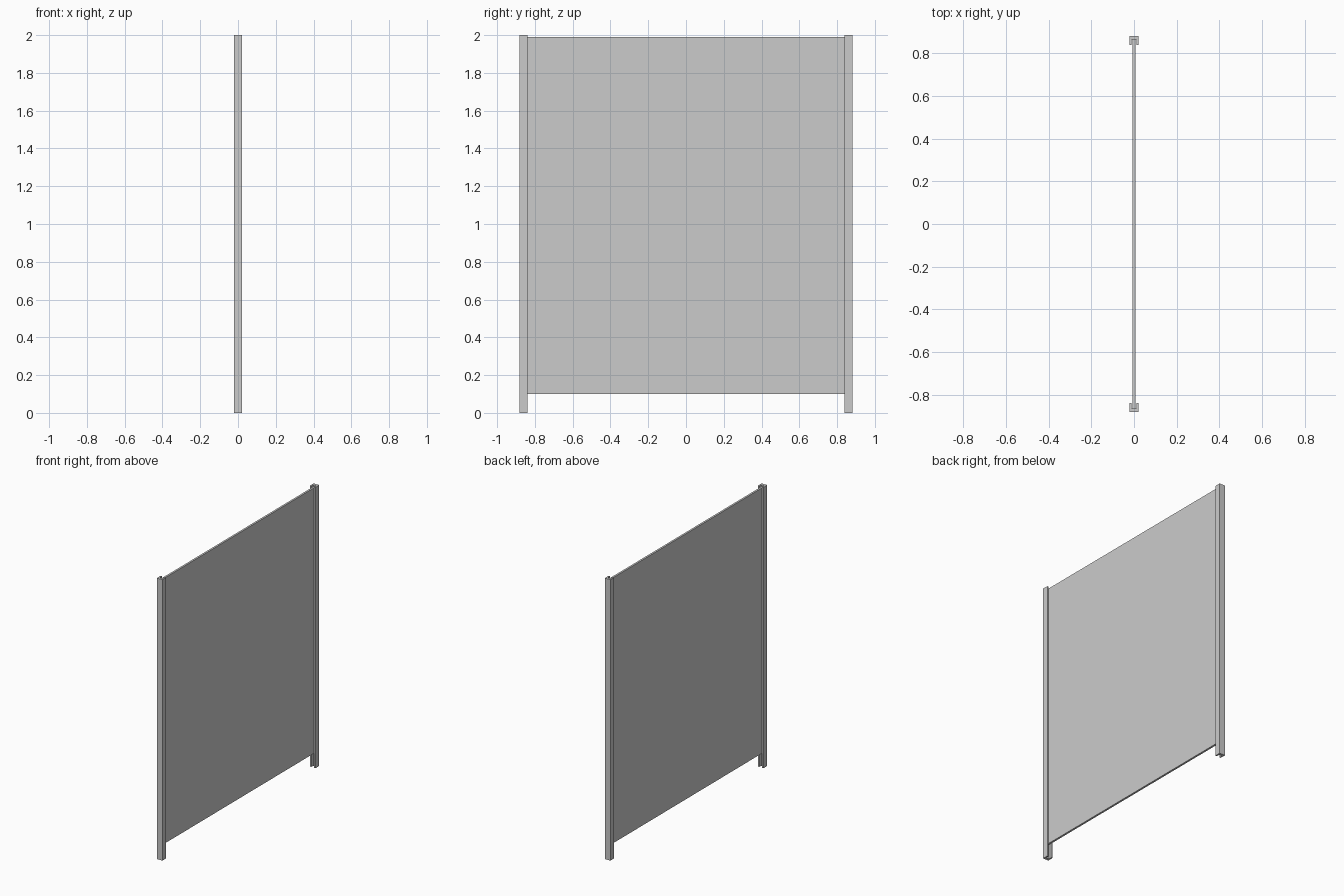
import bpy, bmesh

if "Cube" in bpy.data.objects:
    bpy.data.objects.remove(bpy.data.objects["Cube"])

def prism(name, outline, z0, z1):
    """Extrude a plan outline from z0 up to z1."""
    bm = bmesh.new()
    face = bm.faces.new([bm.verts.new((x, y, z0)) for x, y in outline])
    top = bmesh.ops.extrude_face_region(bm, geom=[face])
    verts = [g for g in top["geom"] if isinstance(g, bmesh.types.BMVert)]
    bmesh.ops.translate(bm, verts=verts, vec=(0, 0, z1 - z0))
    bmesh.ops.recalc_face_normals(bm, faces=bm.faces)
    mesh = bpy.data.meshes.new(name)
    bm.to_mesh(mesh)
    bm.free()
    obj = bpy.data.objects.new(name, mesh)
    bpy.context.collection.objects.link(obj)
    return obj

# Upright U-channel posts, open toward the panel
half, wall = 0.022, 0.011
outer, web, lip = 0.882, 0.864, 0.84
channel = [(-half, outer), (half, outer), (half, lip), (half - wall, lip),
           (half - wall, web), (wall - half, web), (wall - half, lip), (-half, lip)]
for side, name in ((1, "rear_post"), (-1, "front_post")):
    prism(name, [(x, side * y) for x, y in channel], 0, 2)

# Flat panel held between the channels
t = 0.007
prism("panel", [(-t, -web), (t, -web), (t, web), (-t, web)], 0.1, 1.99)
